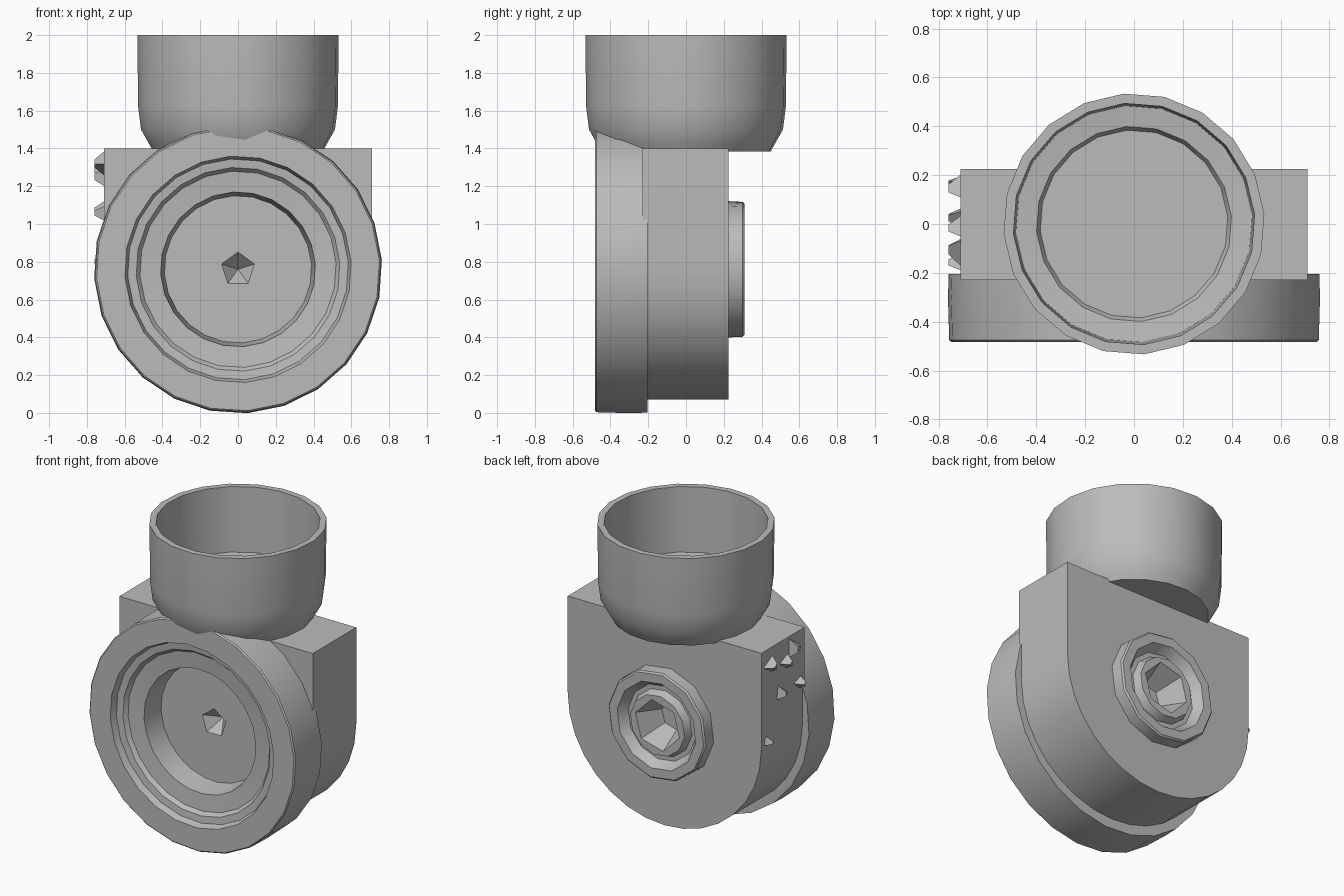
import bpy, bmesh
from math import cos, sin, pi, radians
from mathutils import Matrix

cube = bpy.data.objects.get("Cube")
if cube:
    bpy.data.objects.remove(cube, do_unlink=True)

grey = bpy.data.materials.new("cast grey")
grey.use_nodes = True
colour = (0.5, 0.5, 0.5, 1)
grey.diffuse_color = colour
bsdf = next(n for n in grey.node_tree.nodes if n.type == 'BSDF_PRINCIPLED')
bsdf.inputs["Base Color"].default_value = colour

CENTRE_Z = 0.76  # height of the front-to-back axis


def select(obj):
    bpy.ops.object.select_all(action='DESELECT')
    obj.select_set(True)
    bpy.context.view_layer.objects.active = obj


def finish(name, bm, angle=30):
    bmesh.ops.recalc_face_normals(bm, faces=bm.faces)
    mesh = bpy.data.meshes.new(name)
    bm.to_mesh(mesh)
    bm.free()
    mesh.materials.append(grey)
    obj = bpy.data.objects.new(name, mesh)
    bpy.context.collection.objects.link(obj)
    select(obj)
    bpy.ops.object.shade_smooth_by_angle(angle=radians(angle))
    return obj


def lathe(name, profile, sides, upright=False):
    """Closed turned solid; profile holds (radius, distance along axis)."""
    bm = bmesh.new()
    rings = []
    for r, h in profile:
        ring = []
        for i in range(sides if r > 0 else 1):
            a = 2 * pi * (i + 0.25) / sides
            u, v = r * cos(a), r * sin(a)
            ring.append(bm.verts.new((u, v, h) if upright else (u, h, CENTRE_Z + v)))
        rings.append(ring)
    for a, b in zip(rings, rings[1:]):
        for i in range(sides):
            j = (i + 1) % sides
            corners = [a[i % len(a)], a[j % len(a)], b[j % len(b)], b[i % len(b)]]
            bm.faces.new(list(dict.fromkeys(corners)))
    return finish(name, bm)


def cut(cutter, targets):
    """Sink a pit through each target, then drop the cutter."""
    for obj in targets:
        select(obj)
        mod = obj.modifiers.new("pit", 'BOOLEAN')
        mod.operation = 'DIFFERENCE'
        mod.solver = 'EXACT'
        mod.object = cutter
        bpy.ops.object.modifier_apply(modifier=mod.name)
        bpy.ops.object.shade_smooth_by_angle(angle=radians(30))
    bpy.data.objects.remove(cutter, do_unlink=True)


# Arched housing: square shoulders over a round belly
bm = bmesh.new()
outline = [(0.71, 1.4), (-0.71, 1.4)]
for i in range(17):
    a = pi + pi * i / 16
    outline.append((0.71 * cos(a), CENTRE_Z + 0.69 * sin(a)))
front = bm.faces.new([bm.verts.new((x, -0.23, z)) for x, z in outline])
back = bmesh.ops.extrude_face_region(bm, geom=[front])["geom"]
bmesh.ops.translate(bm, vec=(0, 0.455, 0),
                    verts=[v for v in back if isinstance(v, bmesh.types.BMVert)])
housing = finish("housing", bm)

# Front flange: flat rim, shallow ledge, deep well
flange = lathe("front_flange", [
    (0, -0.205), (0.76, -0.205), (0.763, -0.3), (0.758, -0.475), (0.75, -0.483),
    (0.6, -0.483), (0.585, -0.44), (0.54, -0.435), (0.52, -0.41), (0.41, -0.4),
    (0.39, -0.25), (0, -0.25)], 24)

# Upright open neck, drawn in where it meets the housing
lathe("neck", [
    (0, 1.385), (0.45, 1.385), (0.47, 1.42), (0.515, 1.5), (0.53, 1.62), (0.535, 2.0),
    (0.495, 2.0), (0.485, 1.57), (0.4, 1.56), (0.385, 1.53), (0, 1.53)], 20, True)

# Rear boss: raised ring, groove and hub
boss = lathe("rear_boss", [
    (0, 0.2), (0.365, 0.2), (0.36, 0.3), (0.35, 0.31), (0.29, 0.31),
    (0.25, 0.25), (0.22, 0.25), (0.2, 0.3), (0, 0.3)], 12)

# Tapered pits in the well and the hub
cut(lathe("front_pit", [(0, -0.27), (0.11, -0.27), (0, -0.15)], 5), [flange, housing])
cut(lathe("rear_pit", [(0, 0.33), (0.18, 0.33), (0.09, 0.13), (0, 0.13)], 6), [boss, housing])

# Small cast chips on the right side of the housing
bm = bmesh.new()
chips = [(0.14, 1.29, 0.07), (-0.1, 1.32, 0.08), (-0.02, 1.25, 0.06),
         (0.03, 1.07, 0.06), (-0.16, 1.06, 0.05), (0.17, 0.8, 0.04)]
for n, (y, z, size) in enumerate(chips):
    place = (Matrix.Translation((-0.73, y, z)) @ Matrix.Rotation(-pi / 2, 4, 'Y')
             @ Matrix.Rotation(n, 4, 'Z'))
    bmesh.ops.create_cone(bm, cap_ends=True, segments=3, radius1=size,
                          radius2=size * 0.3, depth=0.06, matrix=place)
finish("side_chips", bm, 5)
